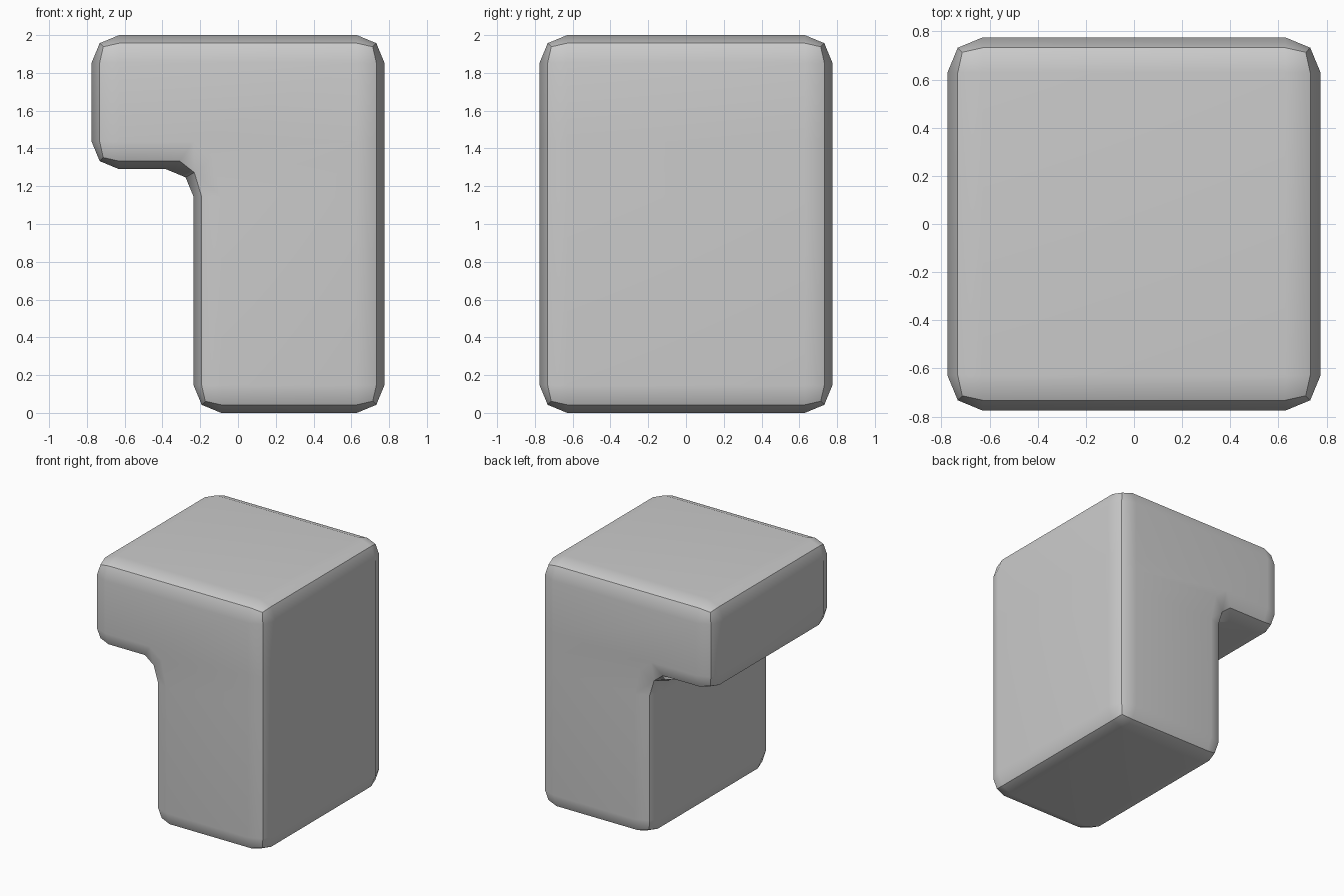
import bpy, bmesh, math

if "Cube" in bpy.data.objects:
    bpy.data.objects.remove(bpy.data.objects["Cube"])

HW, HD, STEM, STEP, TOP = 0.775, 0.775, -0.235, 1.29, 2.0

# Stem and overhanging head, as two front panels sharing an edge at the step
bm = bmesh.new()
points = [(STEM, 0), (HW, 0), (HW, STEP), (HW, TOP), (-HW, TOP), (-HW, STEP), (STEM, STEP)]
verts = [bm.verts.new((x, -HD, z)) for x, z in points]
panels = [bm.faces.new([verts[i] for i in loop]) for loop in ((0, 1, 2, 6), (6, 2, 3, 4, 5))]
result = bmesh.ops.extrude_face_region(bm, geom=panels, use_keep_orig=True)
moved = [g for g in result["geom"] if isinstance(g, bmesh.types.BMVert)]
bmesh.ops.translate(bm, verts=moved, vec=(0, 2 * HD, 0))
bmesh.ops.recalc_face_normals(bm, faces=bm.faces)

mesh = bpy.data.meshes.new("stepped_block")
bm.to_mesh(mesh)
bm.free()
block = bpy.data.objects.new("stepped_block", mesh)
bpy.context.collection.objects.link(block)
bpy.context.view_layer.objects.active = block
block.select_set(True)

# Two-step bevel on every edge, including the seam at the step
bevel = block.modifiers.new("bevel", 'BEVEL')
bevel.width = 0.146
bevel.segments = 2
bevel.limit_method = 'NONE'
bpy.ops.object.modifier_apply(modifier=bevel.name)

# Flat panels with softly shaded bevels
bpy.ops.object.shade_smooth_by_angle(angle=math.radians(30))
weighted = block.modifiers.new("weighted_normals", 'WEIGHTED_NORMAL')
weighted.keep_sharp = True
